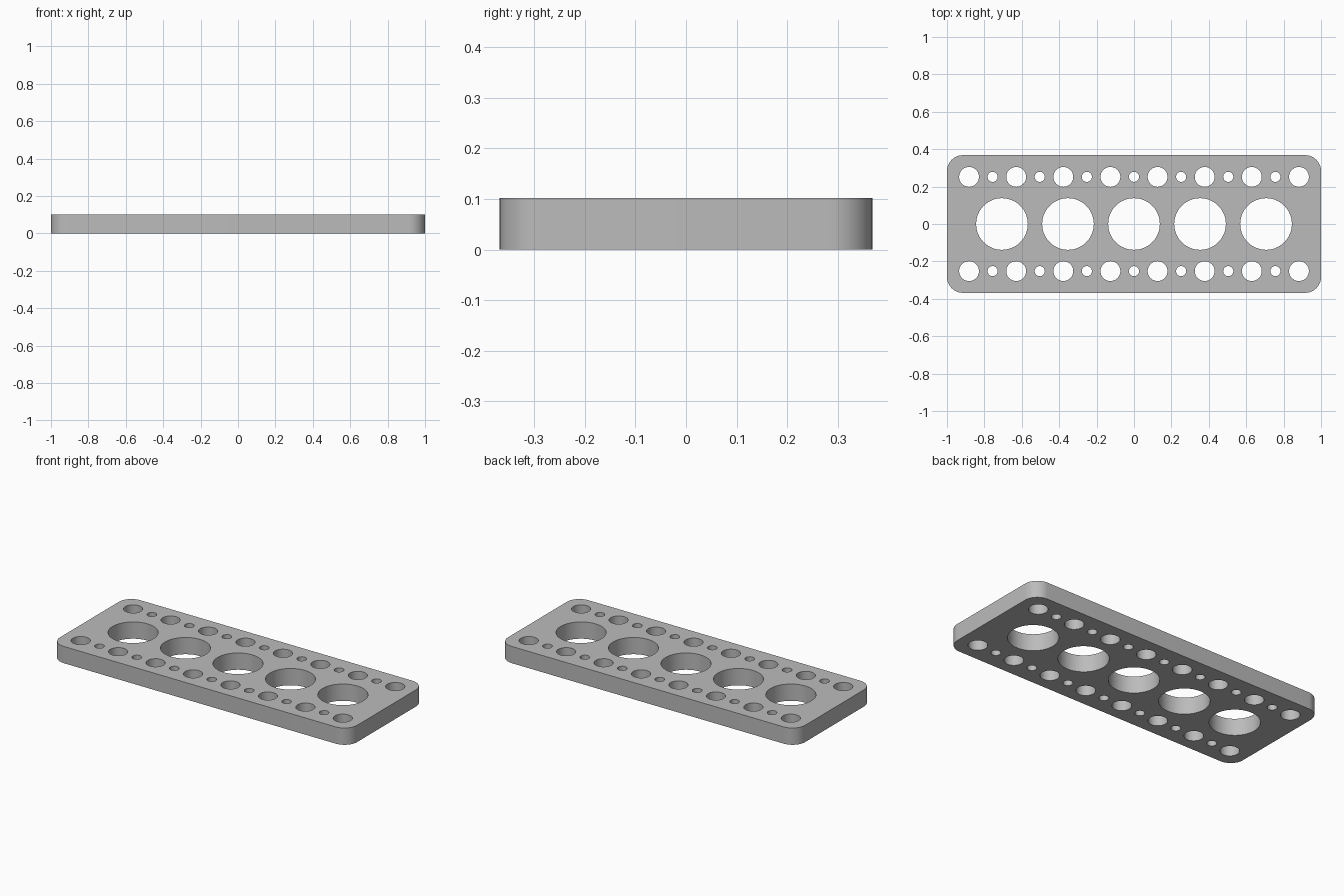
import bpy
import math

cube = bpy.data.objects.get("Cube")
if cube:
    bpy.data.objects.remove(cube, do_unlink=True)

HALF_X, HALF_Y, THICK = 1.0, 0.368, 0.102
CORNER = 0.085
PITCH = 0.252        # spacing of the edge holes
BIG_PITCH = 0.353    # spacing of the central holes

# Plain grey metal
grey = bpy.data.materials.new("grey metal")
grey.use_nodes = True
colour = (0.5, 0.5, 0.5, 1)
grey.diffuse_color = colour
grey.node_tree.nodes["Principled BSDF"].inputs["Base Color"].default_value = colour


def arc(cx, cy, r, start, end, steps):
    """Points along an arc, angles in degrees."""
    angles = [math.radians(start + (end - start) * i / steps) for i in range(steps + 1)]
    return [(cx + r * math.cos(a), cy + r * math.sin(a)) for a in angles]


def add_loop(curve, points):
    spline = curve.splines.new("POLY")
    spline.points.add(len(points) - 1)
    for point, (x, y) in zip(spline.points, points):
        point.co = (x, y, 0, 1)
    spline.use_cyclic_u = True


def add_hole(curve, x, y, r, sides):
    add_loop(curve, arc(x, y, r, 0, 360, sides)[:-1])


# Plate profile: rounded rectangle outline
profile = bpy.data.curves.new("plate_profile", "CURVE")
profile.dimensions = "2D"
profile.fill_mode = "BOTH"
profile.extrude = THICK / 2
outline = []
for i, (sx, sy) in enumerate([(1, 1), (-1, 1), (-1, -1), (1, -1)]):
    outline += arc(sx * (HALF_X - CORNER), sy * (HALF_Y - CORNER), CORNER,
                   90 * i, 90 * i + 90, 12)
add_loop(profile, outline)

# Central row of large holes
for i in range(-2, 3):
    add_hole(profile, i * BIG_PITCH, 0, 0.138, 64)

# Edge rows: medium holes with small holes between them
for y in (-PITCH, PITCH):
    for i in range(8):
        add_hole(profile, (i - 3.5) * PITCH, y, 0.053, 40)
    for i in range(-3, 4):
        add_hole(profile, i * PITCH, y, 0.027, 32)

# Turn the extruded profile into a clean mesh plate
plate = bpy.data.objects.new("perforated_plate", profile)
bpy.context.collection.objects.link(plate)
plate.location.z = THICK / 2
bpy.ops.object.select_all(action="DESELECT")
plate.select_set(True)
bpy.context.view_layer.objects.active = plate
bpy.ops.object.convert(target="MESH")
plate = bpy.context.object
plate.data.materials.clear()
plate.data.materials.append(grey)

bpy.ops.object.mode_set(mode="EDIT")
bpy.ops.mesh.select_all(action="SELECT")
bpy.ops.mesh.remove_doubles(threshold=0.0001)
bpy.ops.mesh.normals_make_consistent(inside=False)
bpy.ops.object.mode_set(mode="OBJECT")
bpy.ops.object.shade_smooth_by_angle(angle=math.radians(30))
